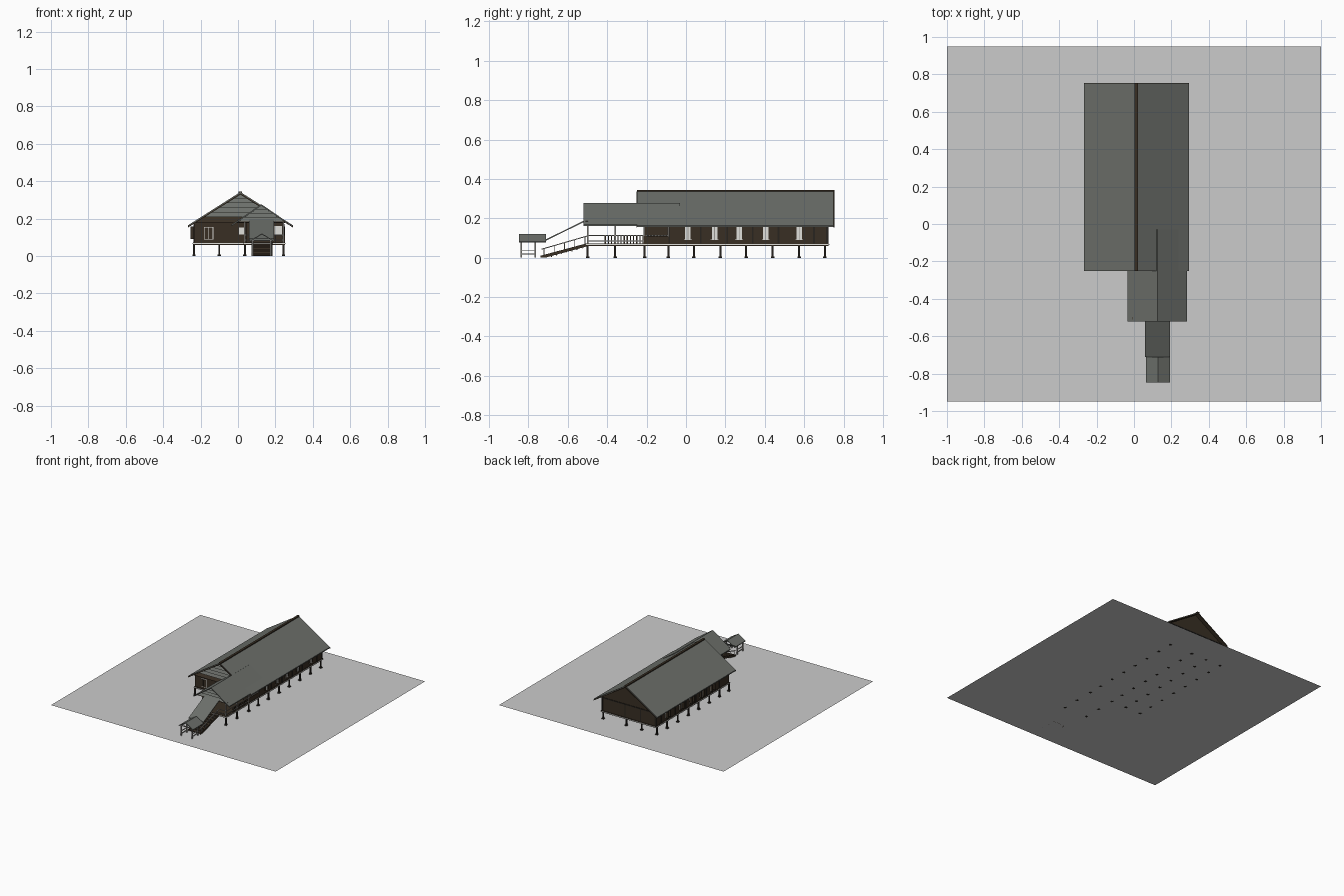
import bpy, bmesh
from mathutils import Vector

if "Cube" in bpy.data.objects:
    bpy.data.objects.remove(bpy.data.objects["Cube"])


def mat(name, r, g, b):
    m = bpy.data.materials.new(name)
    m.diffuse_color = (r, g, b, 1)
    m.use_nodes = True
    m.node_tree.nodes["Principled BSDF"].inputs["Base Color"].default_value = m.diffuse_color
    return m


GROUND = mat("ground grey", 0.60, 0.60, 0.60)
ROOF = mat("roof grey", 0.15, 0.16, 0.145)
WOOD = mat("dark wood", 0.040, 0.028, 0.017)
POST = mat("stilt black brown", 0.022, 0.018, 0.014)
PALE = mat("pale frame", 0.75, 0.75, 0.72)
RAIL = mat("rail grey", 0.32, 0.31, 0.29)


def finish(name, bm, mats):
    bmesh.ops.recalc_face_normals(bm, faces=bm.faces)
    me = bpy.data.meshes.new(name)
    for m in mats:
        me.materials.append(m)
    if len(mats) > 1:                       # second colour on undersides
        for f in bm.faces:
            f.normal_update()
            f.material_index = 1 if f.normal.z < -0.1 else 0
    bm.to_mesh(me)
    bm.free()
    ob = bpy.data.objects.new(name, me)
    bpy.context.collection.objects.link(ob)
    return ob


def boxes(name, items, m):
    """Each item is (x0, x1, y0, y1, z0, z1)."""
    bm = bmesh.new()
    for x0, x1, y0, y1, z0, z1 in items:
        vs = bmesh.ops.create_cube(bm, size=1)['verts']
        for v in vs:
            v.co = Vector(((x0 + x1) / 2 + v.co.x * (x1 - x0),
                           (y0 + y1) / 2 + v.co.y * (y1 - y0),
                           (z0 + z1) / 2 + v.co.z * (z1 - z0)))
    return finish(name, bm, [m])


def prism(name, pts, a, b, mats, axis='y'):
    """Extrude a closed profile along y (x,z points) or x (y,z points)."""
    put = (lambda p, t: (p[0], t, p[1])) if axis == 'y' else (lambda p, t: (t, p[0], p[1]))
    bm = bmesh.new()
    lo = [bm.verts.new(put(p, a)) for p in pts]
    hi = [bm.verts.new(put(p, b)) for p in pts]
    bm.faces.new(lo)
    bm.faces.new(hi[::-1])
    n = len(pts)
    for i in range(n):
        j = (i + 1) % n
        bm.faces.new((lo[i], hi[i], hi[j], lo[j]))
    return finish(name, bm, mats)


def gable_roof(name, xc, half, ridge, eave, y0, y1, t=0.008):
    pts = [(xc - half, eave), (xc, ridge), (xc + half, eave),
           (xc + half, eave - t), (xc, ridge - t), (xc - half, eave - t)]
    prism(name, pts, y0, y1, [ROOF, WOOD])


def louvre_gable(name, xc, half, ridge, eave, z0, y, rows):
    """Tilted overlapping boards filling a gable, dark below each board."""
    w = lambda z: half * (ridge - z) / (ridge - eave)
    bm = bmesh.new()
    step = (ridge - z0) / rows
    for i in range(rows):
        a, b = z0 + i * step, z0 + (i + 1) * step
        f0, f1 = y, y + 0.014
        co = [(-w(a), f0, a), (w(a), f0, a), (w(b), f1, b), (-w(b), f1, b),
              (-w(a), f1 + .002, a), (w(a), f1 + .002, a)]
        v = [bm.verts.new((xc + p[0], p[1], p[2])) for p in co]
        bm.faces.new((v[0], v[1], v[2], v[3]))
        bm.faces.new((v[0], v[4], v[5], v[1]))
        bm.faces.new((v[4], v[3], v[2], v[5]))
    bmesh.ops.remove_doubles(bm, verts=bm.verts, dist=1e-5)
    finish(name, bm, [ROOF, WOOD])


# ground sheet
bm = bmesh.new()
bm.faces.new([bm.verts.new(p) for p in ((-1, -.95, 0), (1, -.95, 0), (1, .95, 0), (-1, .95, 0))])
finish("ground", bm, [GROUND])

# stilts with wider feet
ROWS = [-.21, -.09, .04, .175, .305, .44, .575, .705]
spots = [(x, y) for y in ROWS for x in (-.235, -.10, .037, .243)]
spots += [(x, y) for y in (-.50, -.36) for x in (.037, .243)]
boxes("stilts", [(x - .005, x + .005, y - .005, y + .005, 0, .066) for x, y in spots], POST)
boxes("stilt_feet", [(x - .009, x + .009, y - .009, y + .009, -.001, .007) for x, y in spots], POST)

# floor slabs and pale edge trim
boxes("floor", [(-.24, .25, -.215, .725, .06, .072), (.03, .25, -.507, -.21, .06, .072)], WOOD)
boxes("floor_trim", [(-.243, .253, -.218, .728, .064, .069),
                     (.027, .253, -.51, -.21, .064, .069)], PALE)

# house walls with rear gable, and front room
prism("house_walls", [(-.235, .07), (.245, .07), (.245, .183), (.013, .331), (-.235, .175)],
      -.09, .72, [WOOD])
boxes("front_room", [(-.235, .045, -.21, -.09, .07, .178)], WOOD)

# roofs
gable_roof("main_roof", .013, .281, .342, .164, -.25, .75)
boxes("ridge_cap", [(.004, .022, -.25, .753, .336, .344)], WOOD)
gable_roof("porch_roof", .125, .159, .277, .168, -.52, -.03)
gable_roof("gate_roof", .128, .064, .121, .082, -.848, -.71, .006)
prism("stair_roof", [(-.712, .086), (-.50, .190), (-.50, .197), (-.712, .093)],
      .06, .192, [ROOF, WOOD], 'x')
louvre_gable("front_gable_boards", .013, .277, .334, .158, .182, -.24, 6)
louvre_gable("porch_gable_boards", .125, .155, .269, .162, .185, -.512, 4)
boxes("gable_tie_beams", [(-.225, .25, -.238, -.226, .176, .183),
                          (-.01, .26, -.51, -.498, .178, .185)], WOOD)

# bargeboards on both ends of the main roof
for tag, y in (("front", -.252), ("back", .75)):
    prism(tag + "_bargeboard",
          [(-.268, .158), (.013, .336), (.294, .158), (.294, .152), (.013, .328), (-.268, .152)],
          y, y + .004, [WOOD])

# windows on the long sides: pale panes, centre bars, shutters
WIN = [.01, .145, .27, .405, .575]
panes, bars, shutters = [], [], []
for x, s in ((.245, 1), (-.235, -1)):
    def out(d0, d1):
        return tuple(sorted((x + s * d0, x + s * d1)))
    for y in WIN:
        panes.append((*out(-.002, .003), y - .02, y + .02, .09, .155))
        bars.append((*out(0, .005), y - .002, y + .002, .09, .155))
        for e in (-1, 1):
            c = y + e * .017
            shutters.append((*out(0, .007 if s > 0 else .02), c - .003, c + .003, .092, .157))
boxes("side_windows", panes, PALE)
boxes("window_bars", bars, RAIL)
boxes("window_shutters", shutters, WOOD)

# wall battens on long and rear walls
bat = [(x - .003, x + .003, y - .004, y + .004, .07, .17)
       for x in (-.236, .246) for y in (-.086, .075, .21, .34, .47, .65, .716)]
bat += [(x - .004, x + .004, .717, .723, .07, .178) for x in (-.23, -.1, .037, .24)]
bat += [(-.235, .245, .717, .724, .172, .18)]
boxes("wall_battens", bat, POST)

# front windows: pale frame with brown leaves, small window by the porch
boxes("front_window_frame", [(-.182, -.132, -.213, -.208, .088, .155)], PALE)
boxes("front_window_leaves", [(-.178, -.159, -.215, -.21, .092, .151),
                              (-.155, -.136, -.215, -.21, .092, .151)], WOOD)
boxes("small_front_window", [(.006, .04, -.213, -.208, .115, .153)], PALE)
boxes("porch_window", [(.195, .235, -.093, -.088, .115, .16)], PALE)

# porch columns
boxes("porch_columns", [(x - .004, x + .004, y - .004, y + .004, .07, .185)
                        for x in (.037, .243) for y in (-.50, -.36, -.213, -.09)], RAIL)

# porch railing
rails = []
for z in (.085, .112):
    rails += [(.241, .246, -.50, -.09, z - .002, z + .002),
              (.035, .039, -.50, -.21, z - .002, z + .002),
              (.037, .072, -.502, -.498, z - .002, z + .002),
              (.185, .243, -.502, -.498, z - .002, z + .002)]
boxes("porch_rails", rails, RAIL)
boxes("porch_balusters", [(x - .002, x + .002, -.41 + i * .016 - .003, -.41 + i * .016 + .003, .072, .112)
                          for x in (.037, .243) for i in range(20) if x > .1 or i < 13], WOOD)
boxes("veranda_low_wall", [(.20, .25, -.214, -.206, .072, .113),
                           (.24, .248, -.21, -.09, .072, .108)], WOOD)

# stairs: treads, stringers, handrails, balusters
N = 9
treads, balus = [], []
for i in range(N):
    t = (i + .5) / N
    y, z = -.735 + .235 * t, .066 * t
    treads.append((.075, .18, y - .014, y + .014, z - .002, z + .005))
    treads.append((.078, .177, y + .010, y + .014, max(z - .008, 0), z))
    if i % 2 == 0:
        balus += [(x - .002, x + .002, y - .002, y + .002, z, z + .042) for x in (.075, .18)]
boxes("stair_treads", treads, WOOD)
boxes("stair_balusters", balus, RAIL)
for tag, x in (("left", .075), ("right", .18)):
    prism(tag + "_stringer", [(-.738, 0), (-.715, 0), (-.50, .058), (-.50, .074), (-.738, .010)],
          x - .004, x + .004, [WOOD], 'x')
    prism(tag + "_handrail", [(-.735, .040), (-.50, .108), (-.50, .113), (-.735, .045)],
          x - .003, x + .003, [RAIL], 'x')

# entry gate posts, seats and beams
boxes("gate_posts", [(x - .004, x + .004, y - .004, y + .004, 0, .085)
                     for x in (.08, .176) for y in (-.836, -.765)], RAIL)
boxes("gate_beams", [(x - .003, x + .003, -.84, -.72, .078, .084) for x in (.08, .176)]
      + [(.08, .176, y - .003, y + .003, .08, .086) for y in (-.836, -.765)]
      + [(x - .003, x + .003, -.836, -.765, z, z + .004) for x in (.08, .176) for z in (.016, .036)], RAIL)
